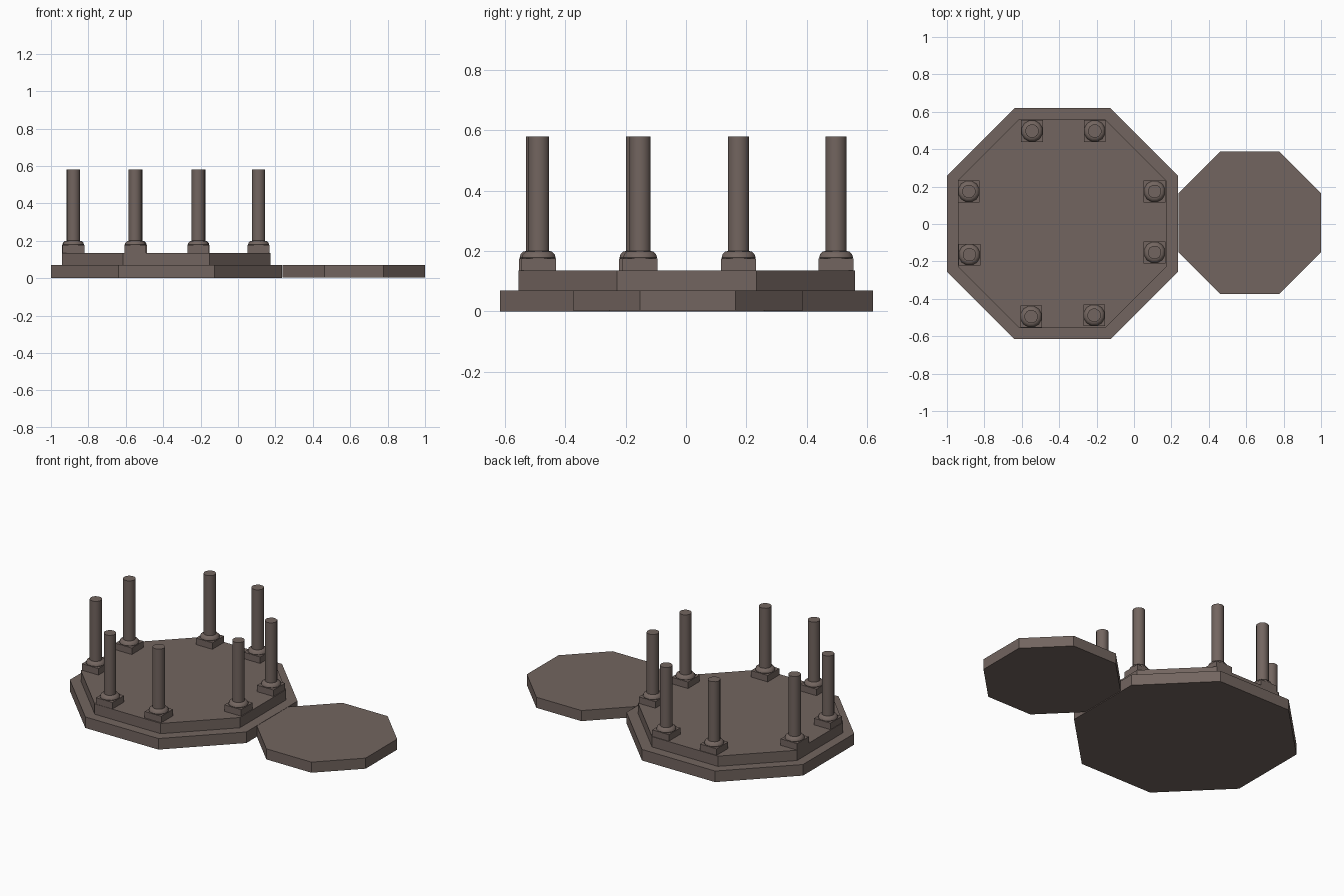
import bpy, bmesh, math

if "Cube" in bpy.data.objects:
    bpy.data.objects.remove(bpy.data.objects["Cube"])

stone = bpy.data.materials.new("brown stone")
stone.diffuse_color = (0.17, 0.13, 0.115, 1)
stone.use_nodes = True
stone.node_tree.nodes["Principled BSDF"].inputs["Base Color"].default_value = stone.diffuse_color


def lathe(name, loc, rings, sides, plinth=None):
    """Stack regular rings (apothem, z) into a closed solid; optional square plinth (half, z0, z1)."""
    bm = bmesh.new()
    loops = []
    for apothem, z in rings:
        r = apothem / math.cos(math.pi / sides)
        loops.append([bm.verts.new((r * math.cos((i + 0.5) * math.tau / sides),
                                    r * math.sin((i + 0.5) * math.tau / sides), z))
                      for i in range(sides)])
    for a, b in zip(loops, loops[1:]):
        for i in range(sides):
            j = (i + 1) % sides
            bm.faces.new((a[i], a[j], b[j], b[i]))
    bm.faces.new(loops[0][::-1])
    bm.faces.new(loops[-1])
    if plinth:
        half, z0, z1 = plinth
        cube = bmesh.ops.create_cube(bm, size=1)["verts"]
        bmesh.ops.scale(bm, vec=(2 * half, 2 * half, z1 - z0), verts=cube)
        bmesh.ops.translate(bm, vec=(0, 0, (z0 + z1) / 2), verts=cube)
    mesh = bpy.data.meshes.new(name)
    bm.to_mesh(mesh)
    bm.free()
    mesh.materials.append(stone)
    ob = bpy.data.objects.new(name, mesh)
    ob.location = (loc[0], loc[1], 0)
    bpy.context.collection.objects.link(ob)
    return ob


# Octagonal floors: stepped main platform and small side platform
lathe("main_platform_lower", (-0.382, 0.002), [(0.618, 0), (0.618, 0.07)], 8)
lathe("main_platform_upper", (-0.384, 0.002), [(0.557, 0.07), (0.557, 0.135)], 8)
lathe("side_platform", (0.619, 0.006), [(0.381, 0.003), (0.381, 0.07)], 8)

# Columns: square plinth, rounded base ring, round shaft
spots = [(-0.545, 0.497), (-0.21, 0.497), (-0.883, 0.174), (0.11, 0.174),
         (-0.88, -0.164), (0.11, -0.152), (-0.55, -0.495), (-0.213, -0.488)]
profile = [(0.053, 0.17), (0.056, 0.179), (0.053, 0.189), (0.044, 0.198),
           (0.035, 0.2), (0.035, 0.58)]
for n, spot in enumerate(spots):
    col = lathe(f"column_{n + 1}", spot, profile, 12, plinth=(0.058, 0.135, 0.176))
    bpy.ops.object.select_all(action='DESELECT')
    col.select_set(True)
    bpy.context.view_layer.objects.active = col
    bpy.ops.object.shade_smooth_by_angle(angle=math.radians(35))
